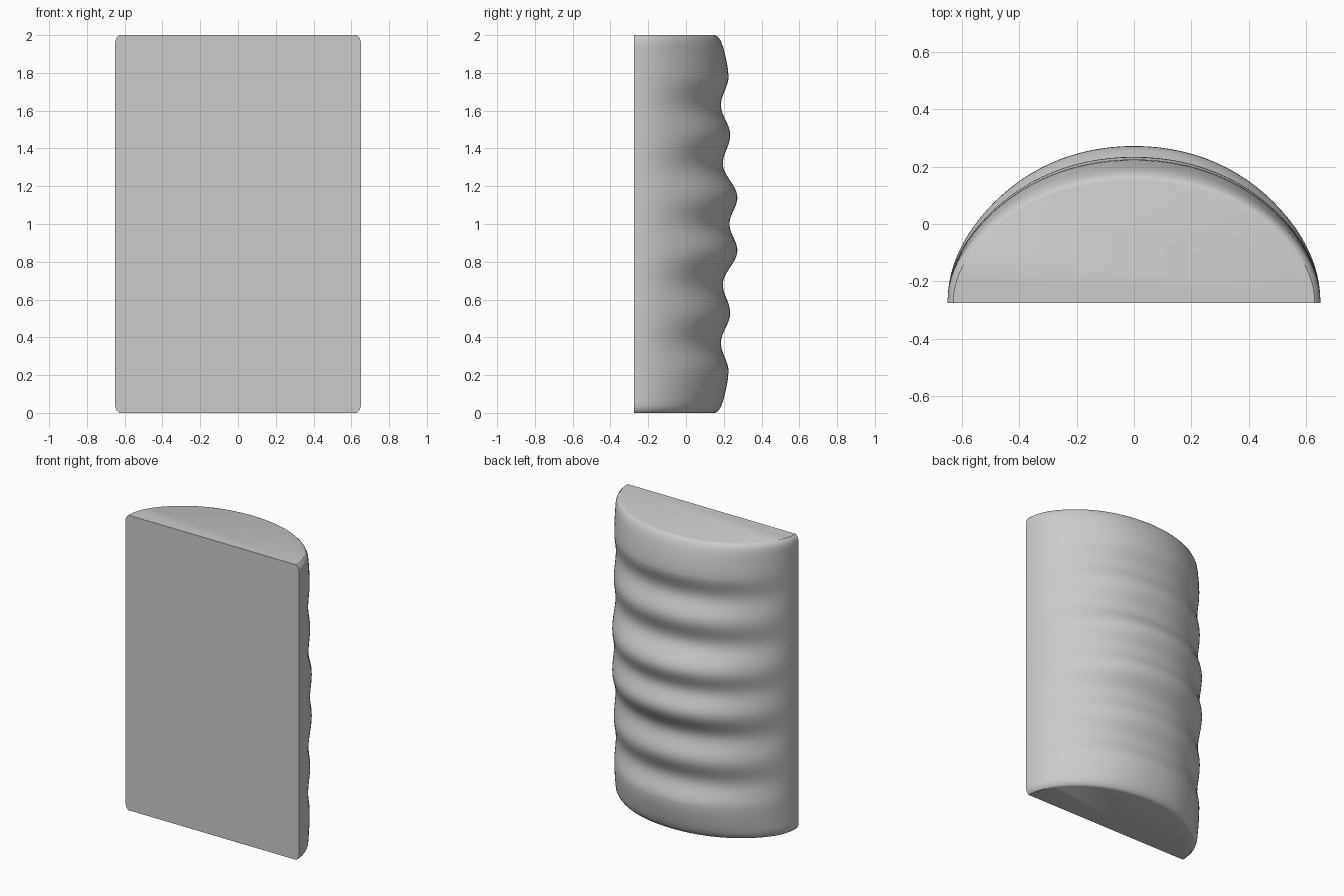
import bpy, bmesh, math

cube = bpy.data.objects.get("Cube")
if cube:
    bpy.data.objects.remove(cube, do_unlink=True)

grey = bpy.data.materials.new("plain grey")
grey.use_nodes = True
colour = (0.6, 0.6, 0.6, 1)
grey.diffuse_color = colour
grey.node_tree.nodes["Principled BSDF"].inputs["Base Color"].default_value = colour

FRONT = -0.275
HALF_WIDTH = 0.65
SEGMENTS = 48

# Lower half of the ribbed back: height and depth; the upper half mirrors it
end_curve = [(0, 0.15), (0.004, 0.163), (0.015, 0.174), (0.035, 0.186),
             (0.065, 0.197), (0.1, 0.206), (0.14, 0.215), (0.18, 0.222)]
ribs = [(0.22, 0.225), (0.37, 0.185), (0.53, 0.234), (0.68, 0.195),
        (0.86, 0.272), (1.0, 0.23)]


def back_profile():
    points = list(end_curve)
    for (z0, y0), (z1, y1) in zip(ribs, ribs[1:]):
        for i in range(10):
            t = i / 10
            ease = (1 - math.cos(math.pi * t)) / 2
            points.append((z0 + (z1 - z0) * t, y0 + (y1 - y0) * ease))
    points.append(ribs[-1])
    return points + [(2 - z, y) for z, y in reversed(points[:-1])]


# Half-round cross-section, narrowing slightly at the rounded ends
def section(z, depth):
    end = min(z, 2 - z)
    width = HALF_WIDTH - 0.02 * max(0, 1 - end / 0.035) ** 2
    ring = []
    for i in range(SEGMENTS + 1):
        a = math.pi * i / SEGMENTS
        s = math.sin(a)
        y = FRONT + (depth - FRONT) * (s - 0.06 * math.sin(2 * a) ** 2 * (1 - s))
        ring.append((width * math.cos(a), y, z))
    return ring


bm = bmesh.new()
rings = [[bm.verts.new(p) for p in section(z, y)] for z, y in back_profile()]
for low, high in zip(rings, rings[1:]):
    for i in range(SEGMENTS):
        bm.faces.new((low[i], low[i + 1], high[i + 1], high[i]))

# Flat front and end caps
bm.faces.new([r[0] for r in rings] + [r[-1] for r in reversed(rings)])
bm.faces.new(rings[0])
bm.faces.new(rings[-1])
bmesh.ops.recalc_face_normals(bm, faces=bm.faces)

mesh = bpy.data.meshes.new("ribbed_half_cylinder")
bm.to_mesh(mesh)
bm.free()
mesh.materials.append(grey)
body = bpy.data.objects.new("ribbed_half_cylinder", mesh)
bpy.context.collection.objects.link(body)
bpy.ops.object.select_all(action="DESELECT")
body.select_set(True)
bpy.context.view_layer.objects.active = body
bpy.ops.object.shade_smooth_by_angle(angle=math.radians(35))
